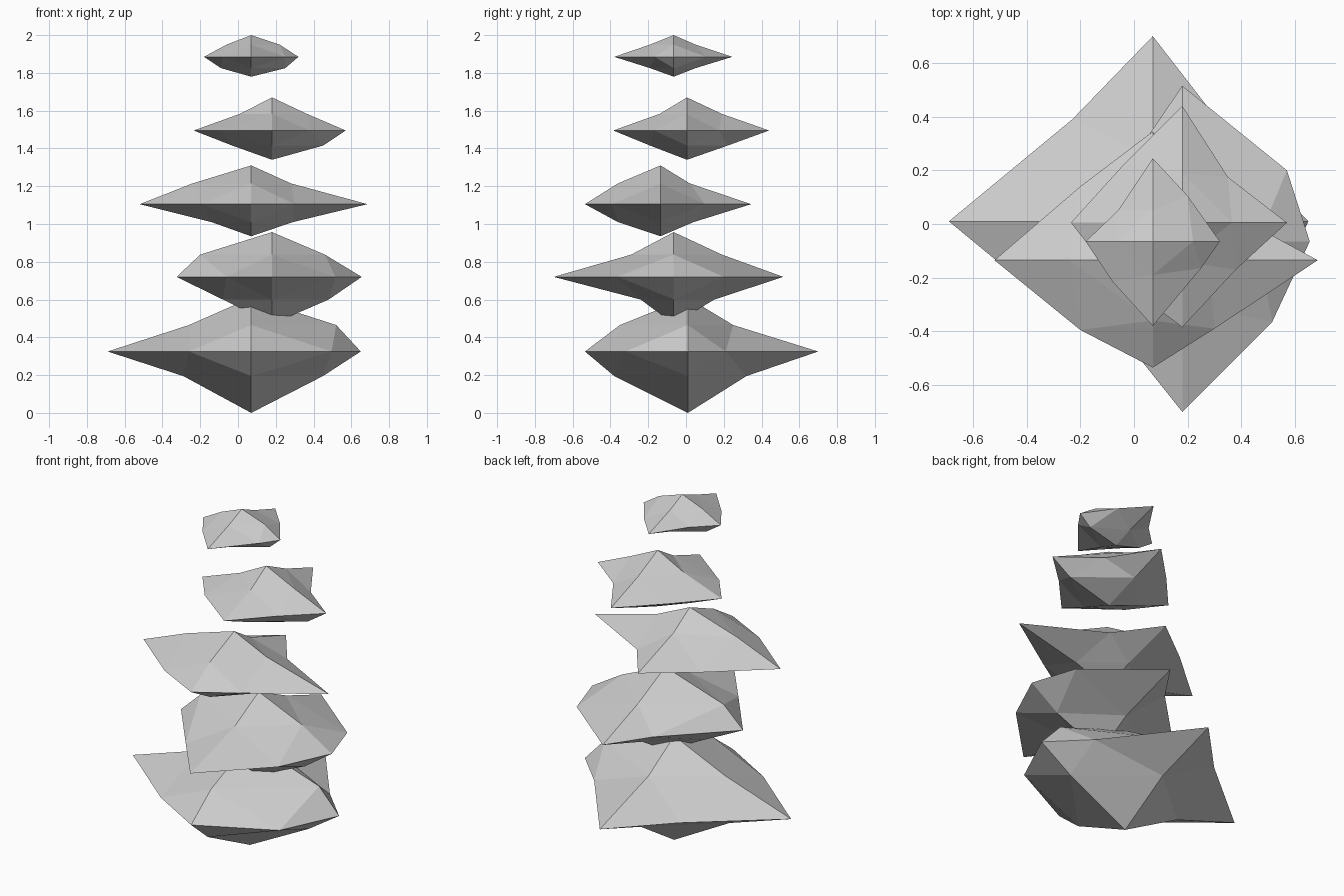
import bpy, bmesh

if "Cube" in bpy.data.objects:
    bpy.data.objects.remove(bpy.data.objects["Cube"])


def stone(name, centre, tips, ring, upper, lower):
    """Faceted stone: an octahedron divided once.
    tips: left, right, front, back, bottom, top
    ring: edge points at mid height (front left, front right, back right, back left)
    upper / lower: height, then left, right, front, back positions of edge points"""
    cx, cy, cz = centre
    x0, x1, y0, y1, z0, z1 = tips
    bm = bmesh.new()
    new = bm.verts.new
    tip_x = {-1: new((x0, cy, cz)), 1: new((x1, cy, cz))}
    tip_y = {-1: new((cx, y0, cz)), 1: new((cx, y1, cz))}
    tip_z = {-1: new((cx, cy, z0)), 1: new((cx, cy, z1))}
    corners = [(-1, -1), (1, -1), (1, 1), (-1, 1)]
    mid_xy = {c: new((*p, cz)) for c, p in zip(corners, ring)}
    mid_xz, mid_yz = {}, {}
    for k, (h, l, r, f, b) in ((1, upper), (-1, lower)):
        mid_xz[-1, k] = new((l, cy, h))
        mid_xz[1, k] = new((r, cy, h))
        mid_yz[-1, k] = new((cx, f, h))
        mid_yz[1, k] = new((cx, b, h))
    # four triangles in each of the eight octants
    for i, j in corners:
        for k in (-1, 1):
            a, b, c = mid_xy[i, j], mid_yz[j, k], mid_xz[i, k]
            for tri in ((tip_x[i], a, c), (tip_y[j], b, a), (tip_z[k], c, b), (a, b, c)):
                bm.faces.new(tri if i * j * k > 0 else tri[::-1])
    mesh = bpy.data.meshes.new(name)
    bm.to_mesh(mesh)
    bm.free()
    bpy.context.collection.objects.link(bpy.data.objects.new(name, mesh))


# Stack of stones, from the ground up
stone("base_stone", (.07, .01, .325), (-.69, .65, -.535, .70, 0, .61),
      [(-.26, -.345), (.495, -.32), (.45, .21), (-.23, .39)],
      (.465, -.26, .52, -.35, .25), (.195, -.29, .45, -.38, .32))
stone("second_stone", (.18, -.065, .72), (-.325, .655, -.70, .515, .47, .957),
      [(-.06, -.40), (.515, -.365), (.57, .20), (.02, .28)],
      (.838, -.2, .46, -.29, .19), (.6, -.08, .48, -.24, .15))
stone("third_stone", (.07, -.135, 1.105), (-.52, .685, -.535, .345, .935, 1.31),
      [(-.2, -.395), (.3, -.39), (.25, .1), (-.2, .14)],
      (1.215, -.24, .28, -.36, .02), (1.01, -.14, .29, -.36, .04))
stone("fourth_stone", (.18, .005, 1.495), (-.235, .57, -.385, .44, 1.34, 1.67),
      [(-.09, -.18), (.38, -.17), (.35, .175), (-.04, .22)],
      (1.583, .01, .365, -.14, .19), (1.415, -.03, .45, -.19, .22))
stone("top_stone", (.07, -.065, 1.885), (-.18, .32, -.38, .245, 1.78, 2.0),
      [(-.08, -.215), (.25, -.165), (.2, .105), (-.06, .05)],
      (1.95, -.06, .22, -.19, .05), (1.825, -.09, .25, -.19, .05))
